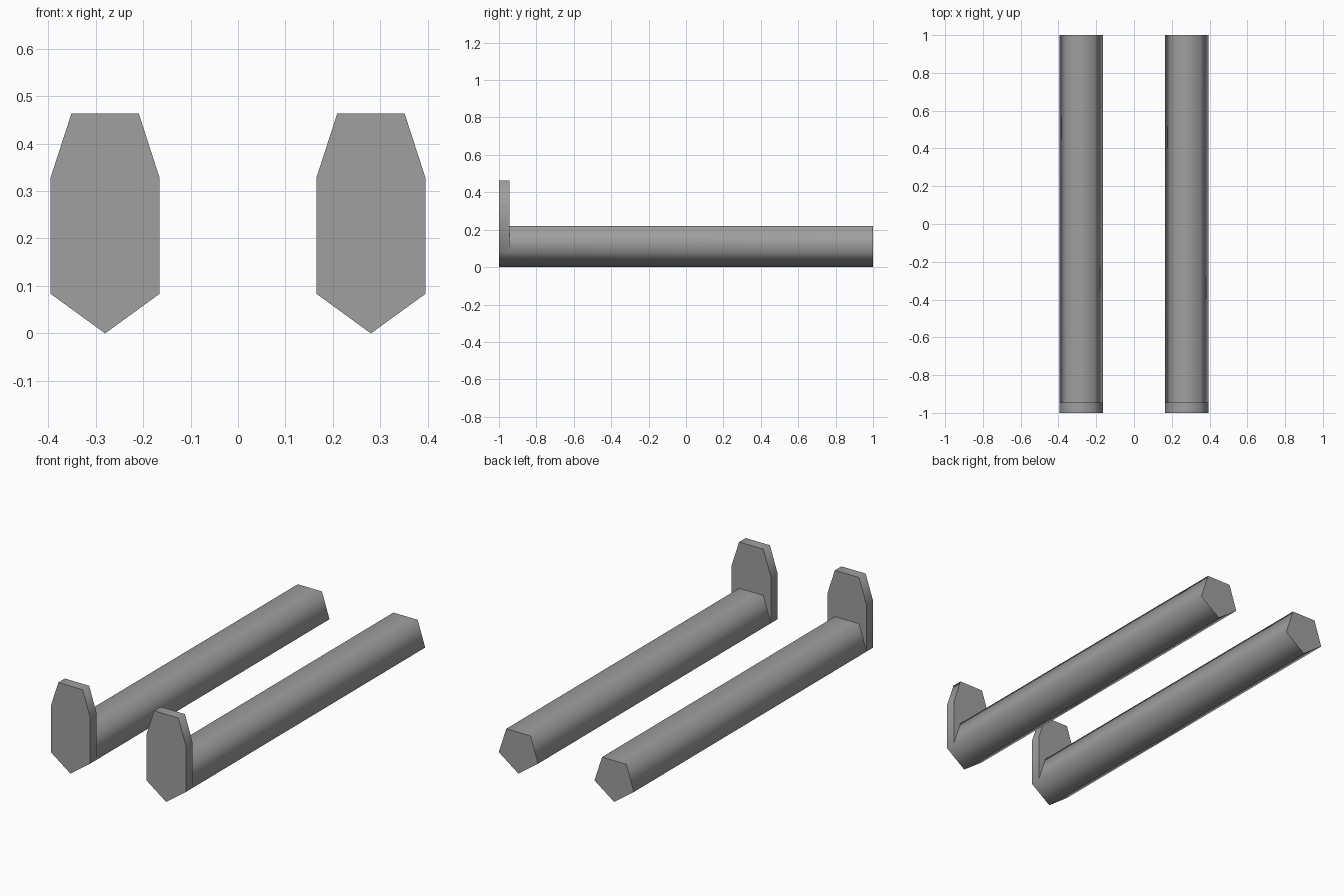
import bpy, bmesh, math

if "Cube" in bpy.data.objects:
    bpy.data.objects.remove(bpy.data.objects["Cube"])

grey = bpy.data.materials.new("mid grey")
grey.diffuse_color = (0.35, 0.35, 0.35, 1)
grey.use_nodes = True
grey.node_tree.nodes["Principled BSDF"].inputs["Base Color"].default_value = grey.diffuse_color

FRONT, STEP, BACK = -1.0, -0.945, 1.0
R = 0.1208                     # pentagon radius of the bar
PLATE_SHOULDER, PLATE_TOP = 0.328, 0.463


def pentagon():
    # point-down pentagon: bottom, right, top right, top left, left
    return [(R * math.sin(math.tau * i / 5), R - R * math.cos(math.tau * i / 5))
            for i in range(5)]


def make_prong(name, cx):
    bm = bmesh.new()
    bar = pentagon()
    (wx, _), (tx, _) = bar[1], bar[2]
    # plate outline follows the bar's lower half, then rises to a tapered top
    plate = [bar[0], bar[1], (wx, PLATE_SHOULDER), (tx, PLATE_TOP),
             (-tx, PLATE_TOP), (-wx, PLATE_SHOULDER), bar[4]]

    def ring(points, y):
        return [bm.verts.new((cx + x, y, z)) for x, z in points]

    def bridge(a, b):
        for i in range(len(a)):
            j = (i + 1) % len(a)
            bm.faces.new((a[i], a[j], b[j], b[i]))

    # upright end plate
    front, back = ring(plate, FRONT), ring(plate, STEP)
    bm.faces.new(front)
    bridge(front, back)

    # long bar, sharing the plate's lower corners
    upper = ring(bar[2:4], STEP)
    start = [back[0], back[1], upper[0], upper[1], back[6]]
    end = ring(bar, BACK)
    bridge(start, end)
    bm.faces.new(end)

    # rear of the plate around the bar
    bm.faces.new((back[1], back[2], back[3], upper[0]))
    bm.faces.new((upper[0], back[3], back[4], upper[1]))
    bm.faces.new((upper[1], back[4], back[5], back[6]))

    bmesh.ops.recalc_face_normals(bm, faces=bm.faces)
    mesh = bpy.data.meshes.new(name)
    bm.to_mesh(mesh)
    bm.free()
    mesh.materials.append(grey)
    ob = bpy.data.objects.new(name, mesh)
    bpy.context.collection.objects.link(ob)

    # soft shading around the bar, crisp ends
    bpy.ops.object.select_all(action='DESELECT')
    ob.select_set(True)
    bpy.context.view_layer.objects.active = ob
    bpy.ops.object.shade_smooth_by_angle(angle=math.radians(80))


make_prong("left_prong", -0.28)
make_prong("right_prong", 0.28)
